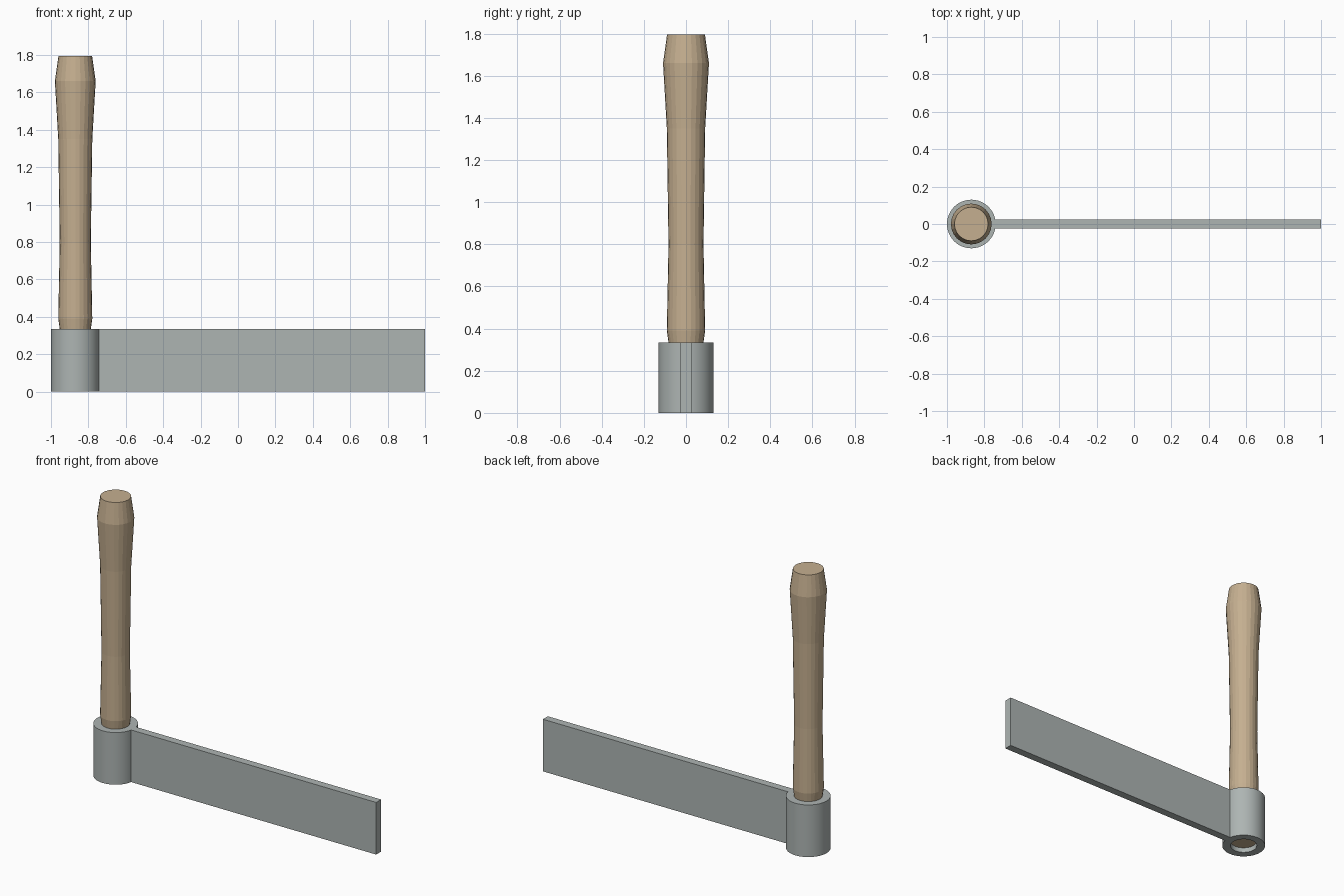
import bpy, bmesh, math

if "Cube" in bpy.data.objects:
    bpy.data.objects.remove(bpy.data.objects["Cube"])

EYE_X, EYE_R, HOLE_R = -0.87, 0.13, 0.08
HEIGHT, HALF_T = 0.335, 0.025


def material(name, color):
    m = bpy.data.materials.new(name)
    m.diffuse_color = (*color, 1)
    m.use_nodes = True
    m.node_tree.nodes["Principled BSDF"].inputs["Base Color"].default_value = m.diffuse_color
    return m


def finish(name, bm, mat):
    bmesh.ops.recalc_face_normals(bm, faces=bm.faces)
    mesh = bpy.data.meshes.new(name)
    bm.to_mesh(mesh)
    bm.free()
    mesh.materials.append(mat)
    obj = bpy.data.objects.new(name, mesh)
    bpy.context.collection.objects.link(obj)
    return obj


def lathe(name, profile, sides, mat, closed=False):
    """Revolve (radius, z) points about the eye axis; open profiles get end caps."""
    bm = bmesh.new()
    rings = [[bm.verts.new((EYE_X + r * math.cos(2 * math.pi * i / sides),
                            r * math.sin(2 * math.pi * i / sides), z))
              for i in range(sides)] for r, z in profile]
    pairs = list(zip(rings, rings[1:]))
    if closed:
        pairs.append((rings[-1], rings[0]))
    else:
        bm.faces.new(rings[0])
        bm.faces.new(rings[-1])
    for a, b in pairs:
        for i in range(sides):
            j = (i + 1) % sides
            bm.faces.new((a[i], a[j], b[j], b[i]))
    return finish(name, bm, mat)


steel = material("steel", (0.42, 0.46, 0.45))
wood = material("wood", (0.56, 0.43, 0.28))

# Round eye holding the handle, open underneath
eye = lathe("eye_socket", [(HOLE_R, 0), (EYE_R, 0), (EYE_R, HEIGHT), (HOLE_R, HEIGHT)],
            48, steel, closed=True)
bpy.context.view_layer.objects.active = eye
eye.select_set(True)
bpy.ops.object.shade_smooth_by_angle(angle=math.radians(30))

# Flat blade, starting just inside the eye wall
bm = bmesh.new()
x0 = EYE_X + EYE_R - 0.015
bmesh.ops.create_cube(bm, size=1)
for v in bm.verts:
    v.co.x = x0 if v.co.x < 0 else 1.0
    v.co.y *= 2 * HALF_T
    v.co.z = 0 if v.co.z < 0 else HEIGHT
finish("blade", bm, steel)

# Turned wooden handle, slightly recessed at the bottom of the eye
lathe("handle", [(0.078, 0.03), (0.079, 0.30), (0.083, 0.335), (0.091, 0.39),
                 (0.083, 0.80), (0.091, 1.35), (0.109, 1.66), (0.09, 1.795)], 24, wood)
